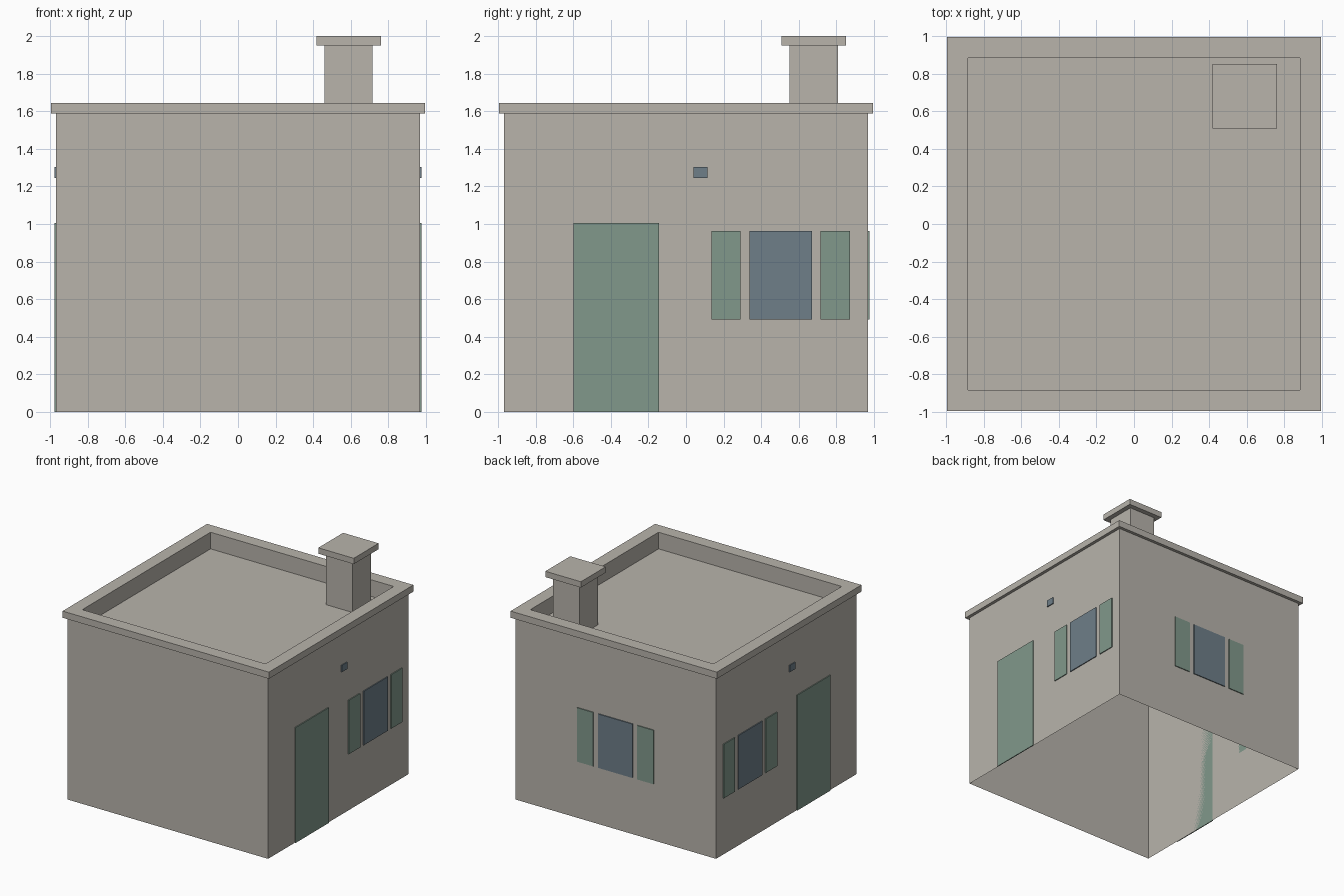
import bpy
import bmesh
from math import pi
from mathutils import Matrix

cube = bpy.data.objects.get("Cube")
if cube:
    bpy.data.objects.remove(cube, do_unlink=True)


def material(name, r, g, b):
    m = bpy.data.materials.new(name)
    m.use_nodes = True
    m.diffuse_color = (r, g, b, 1)
    m.node_tree.nodes["Principled BSDF"].inputs["Base Color"].default_value = (r, g, b, 1)
    return m


STONE = material("warm grey plaster", 0.48, 0.455, 0.41)
GREEN = material("sage green paint", 0.22, 0.315, 0.26)
GLASS = material("slate blue glass", 0.156, 0.21, 0.25)


def finish(name, bm, mat):
    mesh = bpy.data.meshes.new(name)
    bm.to_mesh(mesh)
    bm.free()
    mesh.materials.append(mat)
    obj = bpy.data.objects.new(name, mesh)
    bpy.context.collection.objects.link(obj)
    return obj


def square_rings(name, profile, centre=(0, 0), cap_top=False):
    """Sweep a (half width, height) profile around a square."""
    bm = bmesh.new()
    cx, cy = centre
    rings = [[bm.verts.new((cx + sx * h, cy + sy * h, z))
              for sx, sy in ((-1, -1), (1, -1), (1, 1), (-1, 1))]
             for h, z in profile]
    for low, high in zip(rings, rings[1:]):
        for i in range(4):
            j = (i + 1) % 4
            bm.faces.new((low[i], low[j], high[j], high[i]))
    if cap_top:
        bm.faces.new(rings[-1])
    return finish(name, bm, STONE)


def box(name, centre, size, mat, turn=0):
    bm = bmesh.new()
    bmesh.ops.create_cube(bm, size=1)
    bm.transform(Matrix.Rotation(turn, 4, "Z") @ Matrix.Translation(centre)
                 @ Matrix.Diagonal((*size, 1)))
    return finish(name, bm, mat)


WALL, RIM, INNER = 0.968, 0.995, 0.883
ROOF, EAVE, TOP = 1.5, 1.587, 1.645

# Open-bottomed walls, overhanging parapet and sunken flat roof
square_rings("walls", [(WALL, 0), (WALL, EAVE)])
square_rings("parapet_and_roof",
             [(WALL, EAVE), (RIM, EAVE), (RIM, TOP), (INNER, TOP), (INNER, ROOF)],
             cap_top=True)

# Chimney with a wider cap
CHIMNEY = (0.589, 0.68)
square_rings("chimney_shaft", [(0.128, ROOF), (0.128, 1.949)], CHIMNEY)
box("chimney_cap", (*CHIMNEY, 1.9745), (0.342, 0.342, 0.051), STONE)


def plate(name, along, width, bottom, top, mat, turn):
    """Thin panel on the +x wall, then turned about z to its own wall."""
    t = 0.008
    box(name, (WALL + t / 2, along, (bottom + top) / 2),
        (t, width, top - bottom), mat, turn)


def shuttered_window(side, along, turn):
    plate(side + "_window", along, 0.331, 0.493, 0.963, GLASS, turn)
    for label, s in (("a", -1), ("b", 1)):
        plate(side + "_shutter_" + label, along + s * 0.291, 0.156,
              0.493, 0.963, GREEN, turn)


# Doors, vents and shuttered windows; along is measured on the turned wall
for side, turn, s in (("left", 0, 1), ("right", pi, -1)):
    plate(side + "_door", s * -0.371, 0.457, 0, 1.005, GREEN, turn)
    plate(side + "_vent", 0.077, 0.075, 1.245, 1.304, GLASS, turn)
    shuttered_window(side, s * 0.504, turn)
shuttered_window("back", 0, pi / 2)
